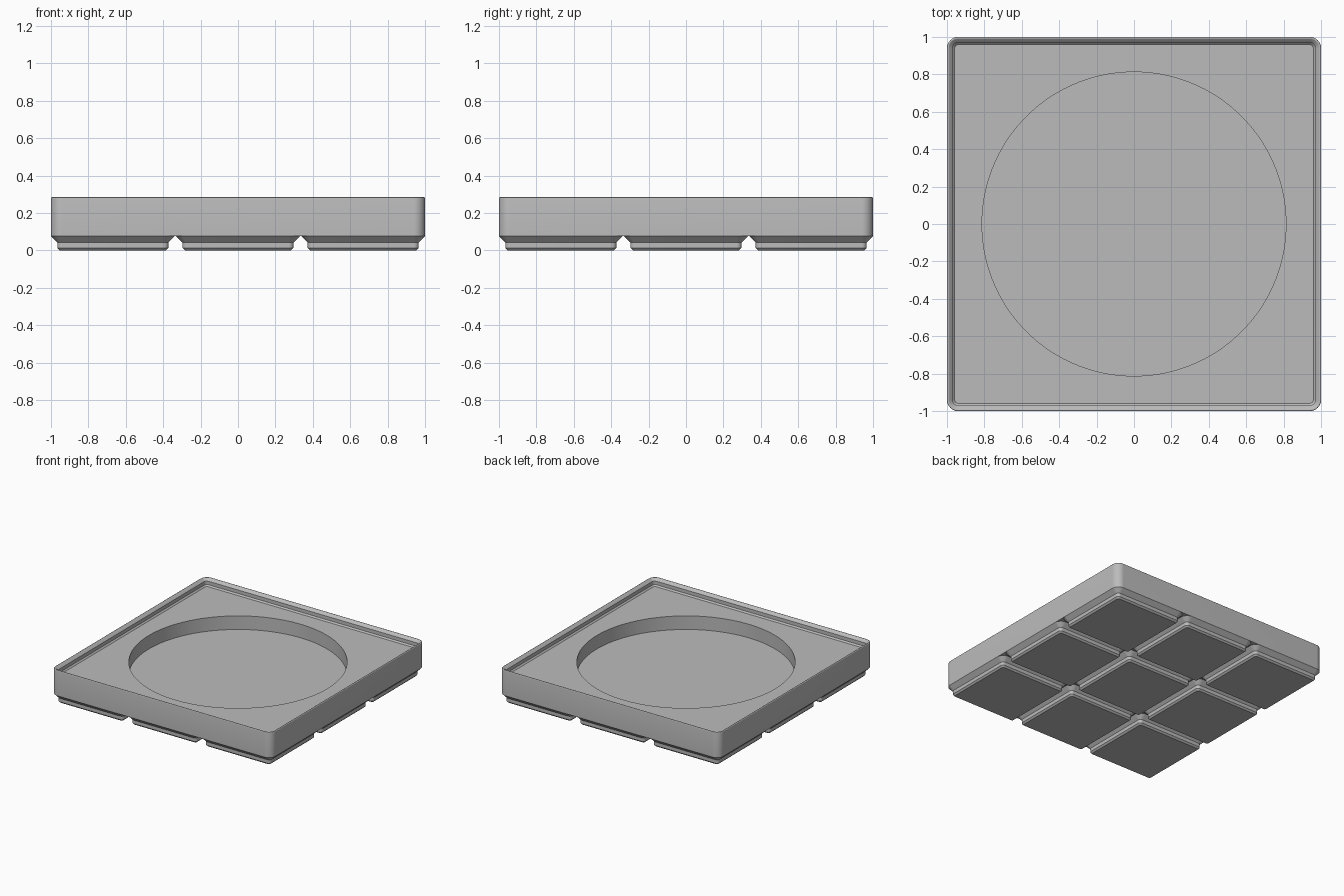
import bpy, bmesh, math

cube = bpy.data.objects.get("Cube")
if cube:
    bpy.data.objects.remove(cube, do_unlink=True)

S = 2 / 125.5          # millimetres to units
PITCH = 42             # spacing of the feet
HALF = 125.5 / 2       # half width of the tray
ARC = 24               # points per rounded corner

grey = bpy.data.materials.new("matte_grey")
grey.use_nodes = True
grey.diffuse_color = (0.5, 0.5, 0.5, 1)
grey.node_tree.nodes["Principled BSDF"].inputs["Base Color"].default_value = (0.5, 0.5, 0.5, 1)


def rounded_square(half, radius, z):
    """Ring of points around a square with rounded corners."""
    ring = []
    for q in range(4):
        mid = math.radians(45 + 90 * q)
        cx = math.copysign(half - radius, math.cos(mid))
        cy = math.copysign(half - radius, math.sin(mid))
        for i in range(ARC):
            a = math.radians(90 * (q + i / (ARC - 1)))
            ring.append((cx + radius * math.cos(a), cy + radius * math.sin(a), z))
    return ring


def circle(radius, z):
    """Ring of points matching the square ring in count and order."""
    n = 4 * ARC
    angles = [math.tau * (i + 0.5) / n for i in range(n)]
    return [(radius * math.cos(a), radius * math.sin(a), z) for a in angles]


def loft(name, rings, cap_start=True, cap_end=True):
    """Skin a stack of rings into a smooth mesh with sharp edges kept."""
    bm = bmesh.new()
    loops = [[bm.verts.new([c * S for c in p]) for p in ring] for ring in rings]
    n = 4 * ARC
    for low, high in zip(loops, loops[1:]):
        for i in range(n):
            j = (i + 1) % n
            bm.faces.new((low[i], low[j], high[j], high[i]))
    if cap_start:
        bm.faces.new(loops[0][::-1])
    if cap_end:
        bm.faces.new(loops[-1])
    mesh = bpy.data.meshes.new(name)
    bm.to_mesh(mesh)
    bm.free()
    mesh.materials.append(grey)
    mesh.shade_smooth()
    mesh.set_sharp_from_angle(angle=math.radians(30))
    return mesh


def place(name, mesh, x=0, y=0):
    obj = bpy.data.objects.new(name, mesh)
    obj.location = (x * S, y * S, 0)
    bpy.context.collection.objects.link(obj)


# Tray: outer wall, rounded rim, stepped stacking lip, deck and round recess
CORNER, FILLET = 3.75, 0.4
rim_z = 18.4 - FILLET * (1 + math.sqrt(2))
profile = [(0, 4.75)]
for i in range(7):
    a = math.radians(135 * i / 6)
    profile.append((FILLET * (1 - math.cos(a)), rim_z + FILLET * math.sin(a)))
profile += [(1.9, 16.5), (1.9, 14.7), (2.6, 14)]
rings = [rounded_square(HALF - inset, CORNER - inset, z) for inset, z in profile]
rings += [circle(51, 14), circle(51, 7)]
place("tray_body", loft("tray_body", rings))

# Feet: chamfered pads in a three by three grid, open where they join the tray
foot_profile = [(17.8, 0.8, 0), (18.6, 1.6, 0.8), (18.6, 1.6, 2.6), (20.75, 3.75, 4.75)]
foot = loft("foot", [rounded_square(*p) for p in foot_profile], cap_end=False)
for row in (-1, 0, 1):
    for col in (-1, 0, 1):
        place(f"foot_{row + 2}_{col + 2}", foot, col * PITCH, row * PITCH)
